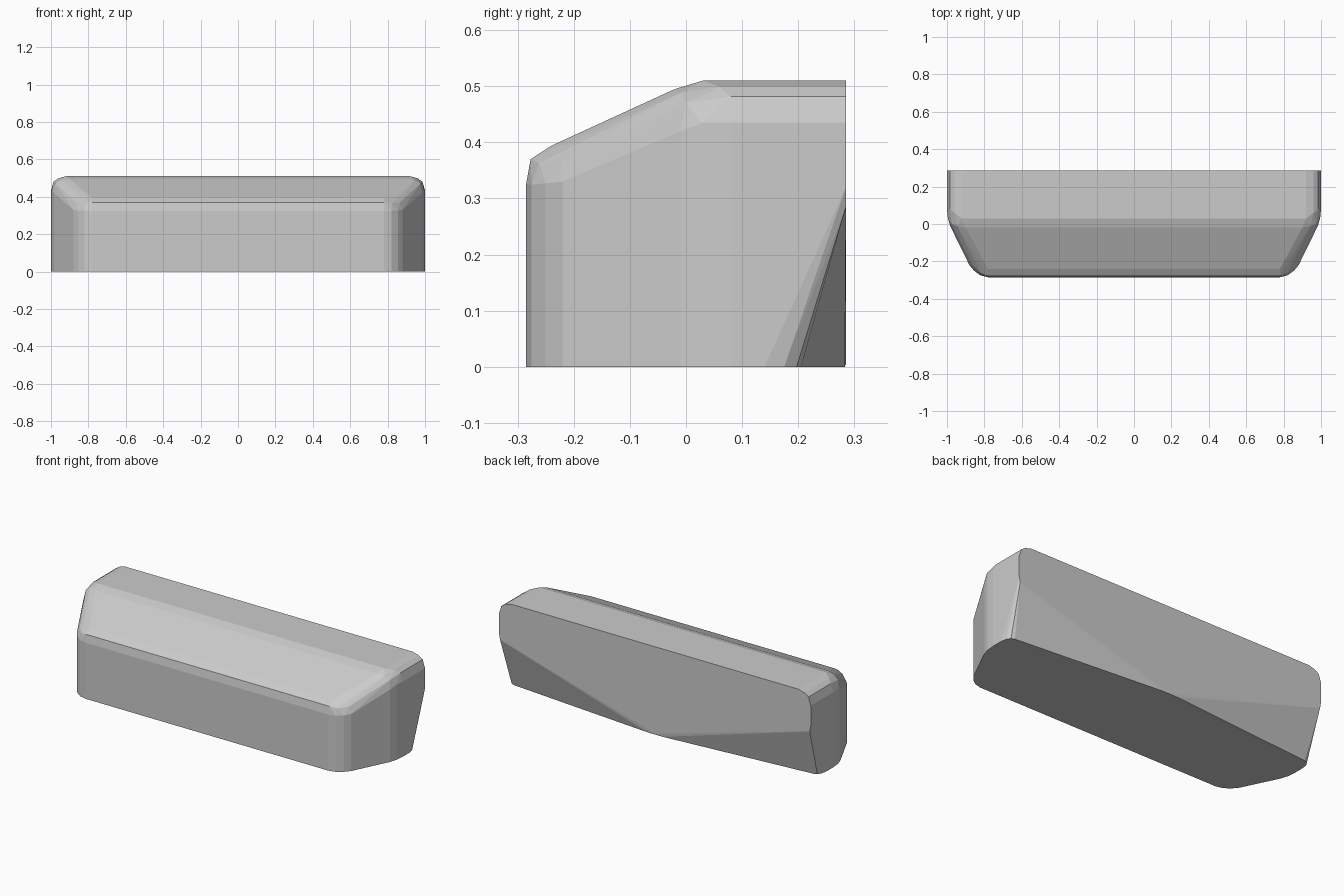
import bpy, bmesh

# Half-outline control points (x, y, z), mirrored across x
floor = [(0.05, 0.283), (0.96, 0.205), (0.98, 0.197), (0.994, 0.175), (1.0, 0.14),
         (1.0, 0.08), (0.995, 0.03), (0.983, -0.01), (0.88, -0.22),
         (0.855, -0.25), (0.82, -0.275), (0.78, -0.285)]
# Top of the upright walls
wall = [(1.0, 0.285, 0.32), (0.993, 0.285, 0.285),
        (1.0, 0.285, 0.435), (1.0, 0.08, 0.435), (0.995, 0.03, 0.435),
        (0.983, -0.01, 0.42), (0.88, -0.22, 0.33), (0.855, -0.25, 0.327),
        (0.82, -0.275, 0.325), (0.78, -0.285, 0.325)]
# Rounded shoulder between wall and roof
shoulder = [(0.985, 0.285, 0.482), (0.985, 0.08, 0.482), (0.975, 0.0, 0.47),
            (0.863, -0.22, 0.367), (0.82, -0.262, 0.363), (0.78, -0.277, 0.37),
            (0.96, 0.285, 0.499), (0.96, 0.06, 0.499), (0.945, -0.01, 0.488)]
# Flat roof and sloping front roof
roof = [(0.92, 0.285, 0.51), (0.92, 0.03, 0.51), (0.90, -0.02, 0.495),
        (0.78, -0.24, 0.394)]


def hull(name, points):
    bm = bmesh.new()
    for x, y, z in points:
        for s in (-1, 1):
            bm.verts.new((s * x, y, z))
    res = bmesh.ops.convex_hull(bm, input=bm.verts[:])
    extra = {v for v in res["geom_interior"] + res["geom_unused"]
             if isinstance(v, bmesh.types.BMVert) and v.is_valid}
    bmesh.ops.delete(bm, geom=list(extra), context='VERTS')
    bmesh.ops.dissolve_limit(bm, angle_limit=0.01, verts=bm.verts[:], edges=bm.edges[:])
    bmesh.ops.recalc_face_normals(bm, faces=bm.faces[:])
    mesh = bpy.data.meshes.new(name)
    bm.to_mesh(mesh)
    bm.free()
    obj = bpy.data.objects.new(name, mesh)
    bpy.context.collection.objects.link(obj)
    return obj


# Body: one convex faceted block, undercut at the two lower back corners
hull("bevelled_block", [(x, y, 0.0) for x, y in floor] + [(0.0, 0.285, 0.005)]
     + wall + shoulder + roof)
